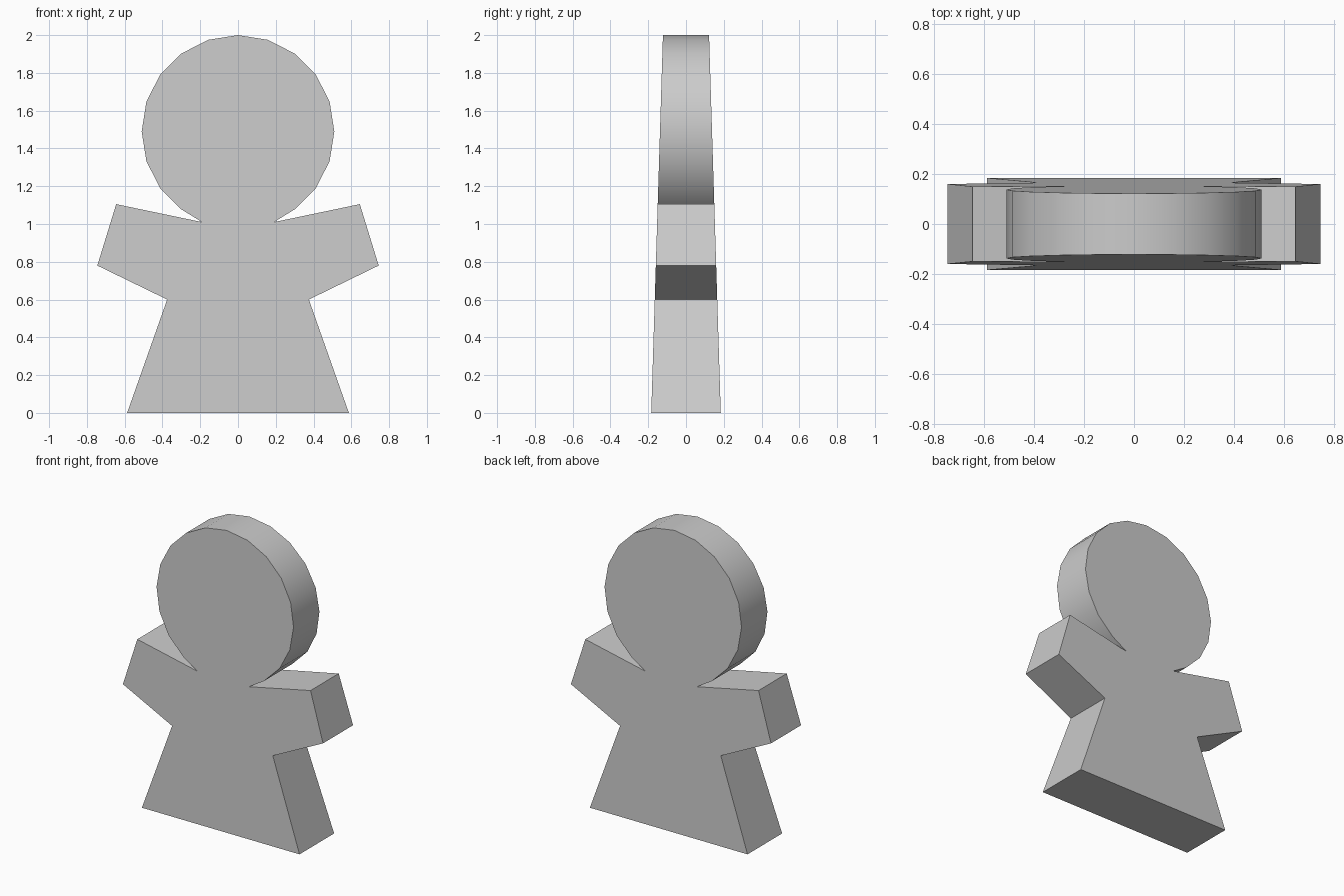
import bpy, bmesh
from math import sin, cos, radians

if "Cube" in bpy.data.objects:
    bpy.data.objects.remove(bpy.data.objects["Cube"])

# Right half of the silhouette (x, z), from the base up to the neck
half = [(0.587, 0.0), (0.375, 0.60), (0.745, 0.78), (0.645, 1.105), (0.19, 1.01)]

# Right half of the 20-sided head, up to just before the crown
HEAD_Z, HEAD_R = 1.49, 0.51
half += [(HEAD_R * cos(radians(a)), HEAD_Z + HEAD_R * sin(radians(a)))
         for a in range(-54, 90, 18)]

# Full outline: right side, crown, mirrored left side
outline = half + [(0.0, 2.0)] + [(-x, z) for x, z in reversed(half)]


def half_depth(z):
    """The slab tapers evenly from base to crown."""
    return 0.184 - 0.031 * z


# Tapered figure slab: front face, back face and rim
bm = bmesh.new()
front = [bm.verts.new((x, -half_depth(z), z)) for x, z in outline]
back = [bm.verts.new((x, half_depth(z), z)) for x, z in outline]
bm.faces.new(front)
bm.faces.new(list(reversed(back)))
n = len(outline)
for i in range(n):
    j = (i + 1) % n
    bm.faces.new((front[j], front[i], back[i], back[j]))
bmesh.ops.recalc_face_normals(bm, faces=bm.faces)

mesh = bpy.data.meshes.new("figure_body")
bm.to_mesh(mesh)
bm.free()
figure = bpy.data.objects.new("figure_body", mesh)
bpy.context.collection.objects.link(figure)

# Smooth head rim, sharp everywhere else
bpy.context.view_layer.objects.active = figure
figure.select_set(True)
bpy.ops.object.shade_smooth_by_angle(angle=radians(30))
